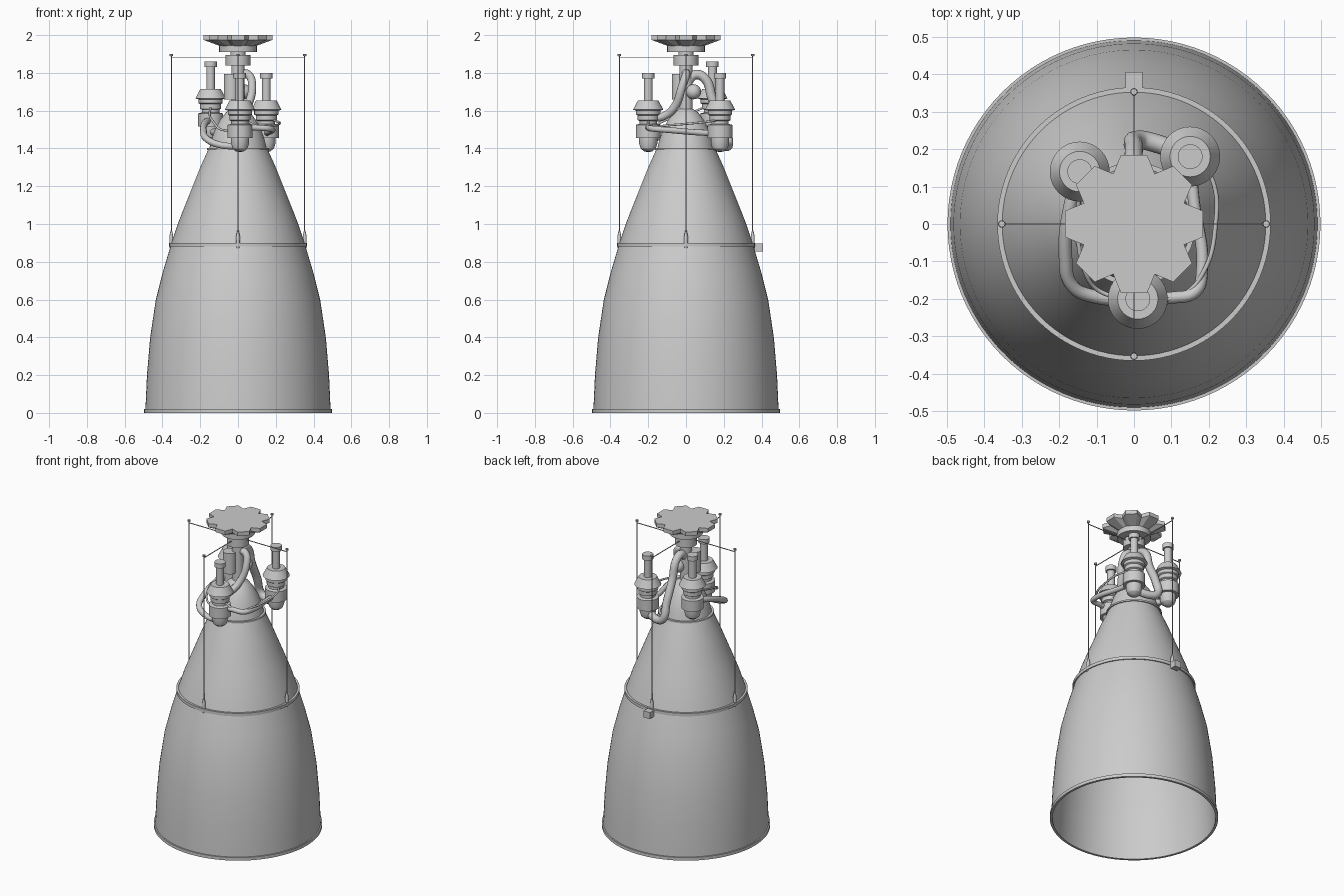
import bpy, bmesh, math
from mathutils import Vector

if "Cube" in bpy.data.objects:
    bpy.data.objects.remove(bpy.data.objects["Cube"])


def finish(name, bm, smooth=True, loc=(0, 0, 0)):
    bmesh.ops.recalc_face_normals(bm, faces=bm.faces)
    me = bpy.data.meshes.new(name)
    bm.to_mesh(me)
    bm.free()
    if smooth:
        me.polygons.foreach_set("use_smooth", [True] * len(me.polygons))
        me.set_sharp_from_angle(angle=math.radians(30))
    ob = bpy.data.objects.new(name, me)
    ob.location = loc
    bpy.context.collection.objects.link(ob)
    return ob


def lathe(name, profile, segs=32, loc=(0, 0, 0), closed=False):
    """Revolve (radius, z) points about the z axis."""
    bm = bmesh.new()
    rings = []
    for r, z in profile:
        if r < 1e-6:
            rings.append([bm.verts.new((0, 0, z))] * segs)
        else:
            rings.append([bm.verts.new((r * math.cos(2 * math.pi * i / segs),
                                        r * math.sin(2 * math.pi * i / segs), z))
                          for i in range(segs)])
    pairs = list(zip(rings, rings[1:]))
    if closed:
        pairs.append((rings[-1], rings[0]))
    for a, b in pairs:
        for i in range(segs):
            j = (i + 1) % segs
            quad = list(dict.fromkeys((a[i], a[j], b[j], b[i])))
            if len(quad) > 2:
                bm.faces.new(quad)
    return finish(name, bm, loc=loc)


def box(name, size, loc):
    bm = bmesh.new()
    bmesh.ops.create_cube(bm, size=1)
    bmesh.ops.scale(bm, vec=size, verts=bm.verts)
    return finish(name, bm, False, loc)


def pipe(name, points, radius):
    cu = bpy.data.curves.new(name, 'CURVE')
    cu.dimensions = '3D'
    cu.bevel_depth = radius
    cu.bevel_resolution = 3
    cu.resolution_u = 8
    cu.use_fill_caps = True
    sp = cu.splines.new('BEZIER')
    sp.bezier_points.add(len(points) - 1)
    for p, co in zip(sp.bezier_points, points):
        p.co = co
        p.handle_left_type = p.handle_right_type = 'AUTO'
    ob = bpy.data.objects.new(name, cu)
    bpy.context.collection.objects.link(ob)
    return ob


# Nozzle bell: thin open shell with a lip
outer = [(.49, .02), (.482, .2), (.465, .4), (.435, .6), (.397, .75), (.352, .9),
         (.319, 1.0), (.28, 1.1), (.24, 1.2), (.2, 1.3), (.155, 1.4)]
inner = [(max(r - .008, .01), z - .003) for r, z in reversed(outer)]
lathe("nozzle_bell", [(.498, 0), (.498, .02)] + outer + [(0, 1.402), (0, 1.397)]
      + inner + [(.483, 0)], 96, closed=True)

# Combustion chamber dome, and the thin collar below it
lathe("chamber_dome", [(.152, 1.4), (.14, 1.45), (.122, 1.5), (.095, 1.55),
                       (.065, 1.59), (.035, 1.61), (0, 1.61)], 48)
lathe("chamber_collar", [(.15, 1.393), (.165, 1.393), (.165, 1.403), (.15, 1.403)], 48, closed=True)

# Central shaft, hub and flange
lathe("central_shaft", [(0, 1.55), (.035, 1.55), (.035, 1.84), (.065, 1.84), (.065, 1.895),
                        (.04, 1.895), (.04, 1.91), (.1, 1.91), (.1, 1.945), (0, 1.945)])
lathe("valve_body", [(0, 1.66), (.04, 1.66), (.04, 1.795), (0, 1.795)], loc=(-.035, -.035, 0))
bm = bmesh.new()
bmesh.ops.create_uvsphere(bm, u_segments=20, v_segments=12, radius=.04)
finish("valve_ball", bm, loc=(.03, .04, 1.7))

# Toothed mounting plate: eight flat teeth tapering downward
bm = bmesh.new()
layers = []
for tip, valley, z in ((.1, .085, 1.943), (.187, .145, 1.975), (.187, .145, 2.0)):
    ring = []
    for k in range(8):
        for r, half in ((tip, -.19), (tip, .19), (valley, .393)):
            a = k * math.pi / 4 + half
            ring.append(bm.verts.new((r * math.cos(a), r * math.sin(a), z)))
    layers.append(ring)
for a, b in zip(layers, layers[1:]):
    for i in range(24):
        j = (i + 1) % 24
        bm.faces.new((a[i], a[j], b[j], b[i]))
bm.faces.new(layers[0])
bm.faces.new(layers[-1])
finish("mounting_plate", bm, False)

# Three turbopumps
PUMP = [(0, 1.38), (.022, 1.385), (.04, 1.4), (.048, 1.425), (.048, 1.455), (.066, 1.455),
        (.066, 1.525), (.046, 1.53), (.046, 1.545), (.056, 1.55), (.056, 1.575), (.064, 1.58),
        (.064, 1.6), (.08, 1.605), (.054, 1.655), (.023, 1.655), (.023, 1.77), (.033, 1.77),
        (.033, 1.8), (0, 1.8)]
pumps = {"front": (.01, -.2, 0), "left": (-.145, .14, .06), "right": (.15, .18, 0)}
for side, loc in pumps.items():
    lathe(side + "_pump", PUMP, 32, loc)

# Feed pipes between pumps and chamber
pipe("left_feed_pipe", [(.01, -.2, 1.41), (-.1, -.195, 1.42), (-.165, -.165, 1.45),
                        (-.183, -.09, 1.49), (-.17, .05, 1.54), (-.145, .13, 1.55)], .018)
pipe("right_feed_pipe", [(.01, -.2, 1.51), (.1, -.197, 1.51), (.165, -.18, 1.505),
                         (.182, -.12, 1.5), (.16, .06, 1.485), (.15, .17, 1.48)], .016)
pipe("back_feed_pipe", [(.15, .18, 1.43), (.06, .215, 1.41), (.01, .225, 1.43),
                        (0, .2, 1.53), (0, .14, 1.66), (0, .1, 1.77), (0, .05, 1.79),
                        (0, .0, 1.74)], .025)
pipe("front_feed_pipe", [(.01, -.19, 1.56), (.02, -.12, 1.57), (.05, -.06, 1.62),
                         (.075, -.02, 1.73), (.055, 0, 1.79), (.01, 0, 1.8)], .022)
pipe("left_chamber_pipe", [(-.145, .14, 1.49), (-.11, .06, 1.49), (-.06, .03, 1.52)], .018)
pipe("right_thin_pipe", [(.18, .17, 1.55), (.215, .1, 1.54), (.218, 0, 1.53),
                         (.19, -.12, 1.52), (.13, -.19, 1.51), (.03, -.2, 1.55)], .006)
pipe("left_thin_pipe", [(-.14, .13, 1.63), (-.15, 0, 1.58), (-.13, -.13, 1.54),
                        (-.09, -.18, 1.5), (.0, -.2, 1.5)], .006)

# Stiffening band around the bell, with control box
lathe("bell_band", [(.346, .88), (.365, .88), (.365, .9), (.346, .9)], 96, closed=True)
box("control_box", (.046, .045, .042), (0, .384, .875))

# Four support rods with brackets, caps and cross bars
for k in range(4):
    a = k * math.pi / 2
    d = Vector((math.cos(a), math.sin(a), 0)) * .353
    lathe(f"rod_{k}", [(0, .88), (.003, .88), (.003, 1.888), (.009, 1.89), (.009, 1.9), (0, 1.9)],
          8, d)
    lathe(f"rod_bracket_{k}", [(0, .87), (.01, .87), (.01, .935), (.004, .965), (0, .965)], 12, d)
    bar = box(f"cross_bar_{k}", (.353, .004, .004), d / 2 + Vector((0, 0, 1.88)))
    bar.rotation_euler.z = a
